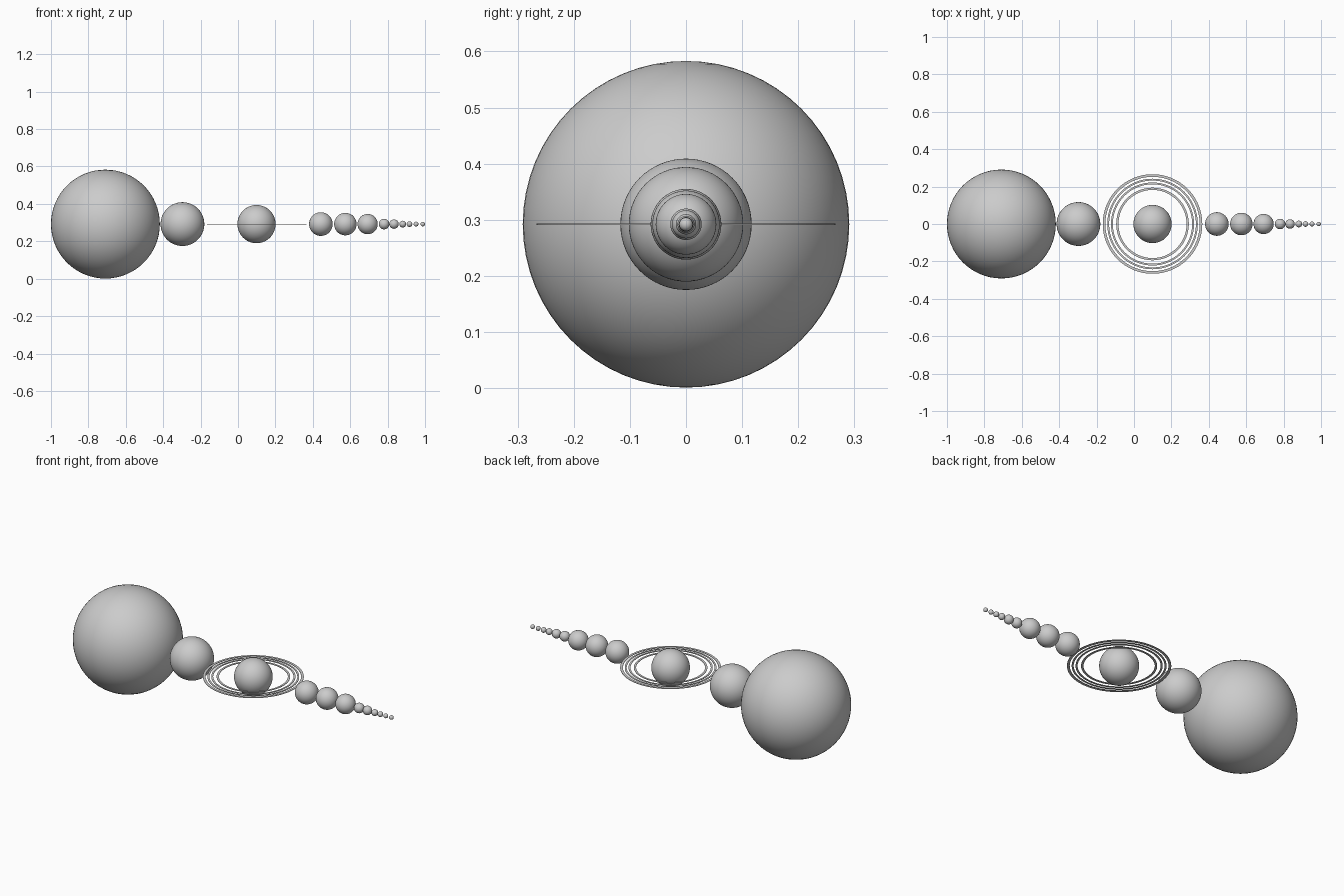
import bpy, bmesh, math

if "Cube" in bpy.data.objects:
    bpy.data.objects.remove(bpy.data.objects["Cube"])

Z = 0.292  # shared axis height


def globe(name, x, r):
    bpy.ops.mesh.primitive_uv_sphere_add(segments=64, ring_count=32, radius=r, location=(x, 0, Z))
    ob = bpy.context.object
    ob.name = name
    bpy.ops.object.shade_smooth()


def ring(name, x, r_in, r_out, h=0.003, n=128):
    # flat annulus with a thin rectangular section
    bm = bmesh.new()
    section = [(r_in, -h / 2), (r_out, -h / 2), (r_out, h / 2), (r_in, h / 2)]
    loops = [[bm.verts.new((r * math.cos(2 * math.pi * i / n), r * math.sin(2 * math.pi * i / n), z))
              for r, z in section] for i in range(n)]
    for i in range(n):
        a, b = loops[i], loops[(i + 1) % n]
        for k in range(4):
            m = (k + 1) % 4
            bm.faces.new((a[k], b[k], b[m], a[m]))
    bmesh.ops.recalc_face_normals(bm, faces=bm.faces)
    me = bpy.data.meshes.new(name)
    bm.to_mesh(me)
    bm.free()
    ob = bpy.data.objects.new(name, me)
    ob.location = (x, 0, Z)
    bpy.context.collection.objects.link(ob)


# star and giant planets
globe("star", -0.709, 0.291)
globe("giant_planet", -0.297, 0.117)
globe("ringed_planet", 0.099, 0.102)

# concentric rings
for i, (a, b) in enumerate([(0.182, 0.194), (0.212, 0.222), (0.232, 0.242), (0.252, 0.266)]):
    ring(f"planet_ring_{i + 1}", 0.099, a, b)

# row of shrinking planets
planets = [(0.443, 0.063), (0.574, 0.060), (0.693, 0.054), (0.781, 0.028), (0.834, 0.025),
           (0.881, 0.018), (0.917, 0.015), (0.952, 0.013), (0.988, 0.012)]
for i, (x, r) in enumerate(planets):
    globe(f"small_planet_{i + 1}", x, r)
